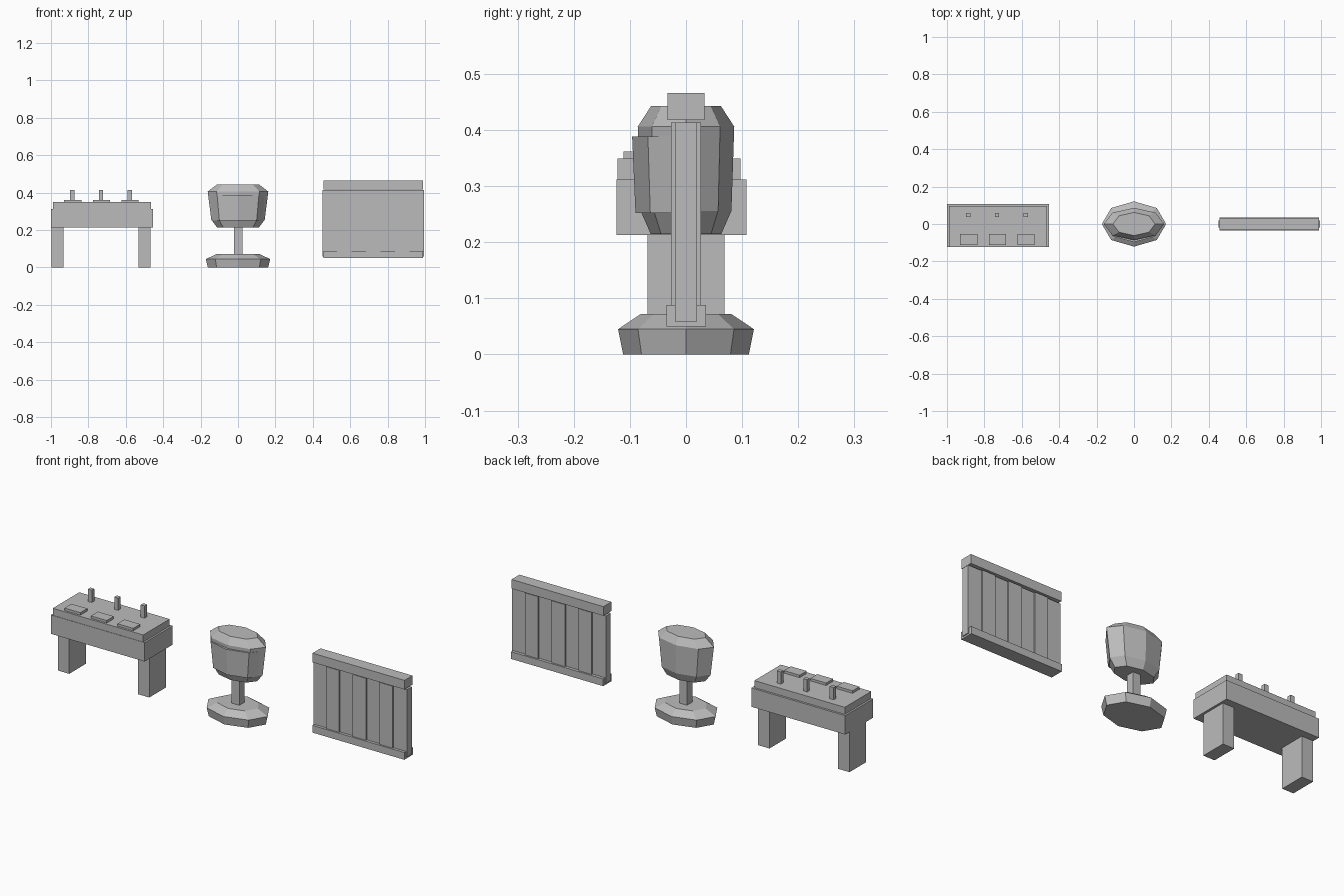
import bpy, bmesh, math

cube = bpy.data.objects.get("Cube")
if cube:
    bpy.data.objects.remove(cube, do_unlink=True)

grey = bpy.data.materials.new("plain grey")
grey.use_nodes = True
COLOUR = (0.5, 0.5, 0.5, 1)
grey.diffuse_color = COLOUR
grey.node_tree.nodes["Principled BSDF"].inputs["Base Color"].default_value = COLOUR


def add_object(name, bm):
    bmesh.ops.recalc_face_normals(bm, faces=bm.faces[:])
    mesh = bpy.data.meshes.new(name)
    bm.to_mesh(mesh)
    bm.free()
    mesh.materials.append(grey)
    obj = bpy.data.objects.new(name, mesh)
    bpy.context.collection.objects.link(obj)
    return obj


def box(name, x, y, z):
    """Box from (low, high) ranges."""
    bm = bmesh.new()
    bmesh.ops.create_cube(bm, size=1)
    for v in bm.verts:
        for i, (low, high) in enumerate((x, y, z)):
            v.co[i] = low if v.co[i] < 0 else high
    return add_object(name, bm)


def oval(name, rings, front_only=False):
    """Eight-sided oval lofted through (z, x radius, y radius) rings."""
    steps = range(4, 9) if front_only else range(8)
    bm = bmesh.new()
    loops = [[bm.verts.new((rx * math.cos(k * math.pi / 4),
                            ry * math.sin(k * math.pi / 4), z)) for k in steps]
             for z, rx, ry in rings]
    n = len(steps)
    for a, b in zip(loops, loops[1:]):
        for i in range(n):
            j = (i + 1) % n
            bm.faces.new((a[i], a[j], b[j], b[i]))
    bm.faces.new(loops[0][::-1])
    bm.faces.new(loops[-1])
    return add_object(name, bm)


# Counter: body, top slab, legs
box("counter_body", (-1.0, -0.455), (-0.124, 0.108), (0.213, 0.312))
box("counter_top", (-0.99, -0.465), (-0.122, 0.097), (0.312, 0.349))
for side, x in (("right", -0.965), ("left", -0.5)):
    box(f"counter_leg_{side}", (x - 0.033, x + 0.033), (-0.069, 0.069), (0, 0.213))

# Trays and upright taps along the counter
for i in range(3):
    x = -0.884 + i * 0.1535
    box(f"tray_{i + 1}", (x - 0.046, x + 0.046), (-0.111, -0.053), (0.349, 0.362))
    box(f"tap_{i + 1}", (x - 0.014, x + 0.009), (0.037, 0.058), (0.349, 0.413))

# Pedestal pod: base, pole, shell, front band
oval("pedestal_base", [(0, 0.161, 0.112), (0.045, 0.172, 0.121), (0.072, 0.114, 0.081)])
box("pedestal_pole", (-0.021, 0.023), (-0.022, 0.022), (0.06, 0.23))
oval("pod_shell", [(0.215, 0.113, 0.063), (0.256, 0.143, 0.081),
                   (0.406, 0.162, 0.086), (0.443, 0.113, 0.062)])
oval("pod_front_band", [(0.252, 0.141, 0.09), (0.388, 0.158, 0.096)], front_only=True)

# Fence: rails and seven boards, alternately thin and thick
box("fence_top_rail", (0.456, 0.99), (-0.033, 0.033), (0.418, 0.466))
box("fence_bottom_rail", (0.456, 0.99), (-0.035, 0.036), (0.05, 0.088))
width = (0.995 - 0.451) / 7
for i in range(7):
    x = 0.451 + i * width
    depth = 0.027 if i % 2 else 0.02
    box(f"fence_board_{i + 1}", (x, x + width), (-depth, depth), (0.059, 0.413))
